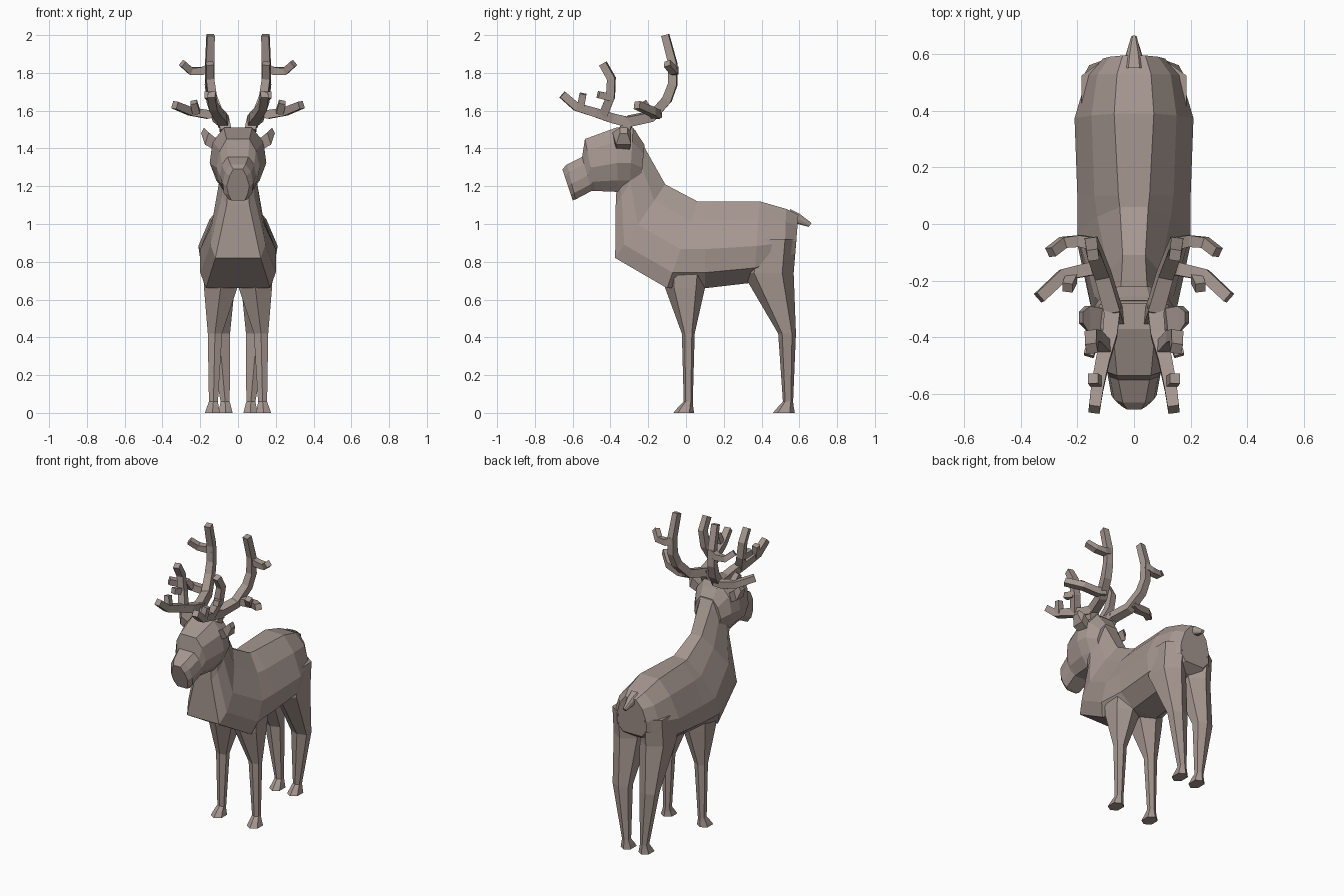
import bpy, bmesh
from mathutils import Vector

hide = bpy.data.materials.new("hide")
hide.diffuse_color = (0.38, 0.31, 0.28, 1)


def make(name, lofts, mirror=False):
    """One flat-shaded object from lists of point rings, each skinned and capped."""
    bm = bmesh.new()
    for rings in lofts:
        loops = [[bm.verts.new(p) for p in r] for r in rings]
        n = len(loops[0])
        for a, b in zip(loops, loops[1:]):
            for i in range(n):
                j = (i + 1) % n
                bm.faces.new((a[i], a[j], b[j], b[i]))
        bm.faces.new(loops[0][::-1])
        bm.faces.new(loops[-1])
    bmesh.ops.recalc_face_normals(bm, faces=bm.faces)
    me = bpy.data.meshes.new(name)
    bm.to_mesh(me)
    bm.free()
    me.materials.append(hide)
    ob = bpy.data.objects.new(name, me)
    bpy.context.collection.objects.link(ob)
    if mirror:
        ob.modifiers.new("mirror", 'MIRROR').use_mirror_merge = False
    return ob


def section(top, bottom, widths, fractions=(0, .22, .55, .82, 1)):
    """Symmetric slice running from top (y, z) to bottom (y, z)."""
    t, b = Vector(top), Vector(bottom)
    right = [(w, *t.lerp(b, f)) for w, f in zip(widths, fractions)]
    return right + [(-x, y, z) for x, y, z in reversed(right)]


def leg_ring(z, x, y, w, d):
    shape = ((0, -1), (1, -.55), (1, .55), (0, 1), (-1, .55), (-1, -.55))
    return [(x + w * a, y + d * b, z) for a, b in shape]


def tube(points, r0=.024, r1=.02):
    """Square bar swept along a path."""
    p = [Vector(q) for q in points]
    rings = []
    side = None
    for i, q in enumerate(p):
        d = (p[min(i + 1, len(p) - 1)] - p[max(i - 1, 0)]).normalized()
        if side is None:
            side = Vector((1, 0, 0)) if abs(d.x) < .7 else Vector((0, 1, 0))
        side = (side - d * side.dot(d)).normalized()
        up = d.cross(side)
        r = r0 + (r1 - r0) * i / (len(p) - 1)
        rings.append([q + side * a * r + up * b * r
                      for a, b in ((1, 1), (-1, 1), (-1, -1), (1, -1))])
    return rings


# Neck, chest, barrel and rump
make("body", [[
    section((-.27, 1.50), (-.37, 1.16), (.05, .09, .10, .08, .055)),
    section((-.20, 1.37), (-.372, 1.10), (.045, .085, .10, .085, .06)),
    section((-.11, 1.21), (-.375, .82), (.04, .09, .14, .145, .12)),
    section((.06, 1.12), (-.10, .66), (.05, .13, .20, .20, .17)),
    section((.10, 1.12), (.10, .66), (.055, .14, .20, .19, .09)),
    section((.39, 1.12), (.36, .69), (.07, .15, .21, .19, .09)),
    section((.53, 1.08), (.52, .76), (.06, .13, .165, .16, .10)),
    section((.595, 1.05), (.575, .80), (.04, .085, .11, .11, .07)),
]])

# Head with brow step and blunt muzzle
make("head", [[
    section((-.655, 1.29), (-.60, 1.125), (.025, .045, .06, .05, .035)),
    section((-.63, 1.315), (-.585, 1.13), (.04, .07, .08, .075, .05)),
    section((-.55, 1.355), (-.50, 1.175), (.055, .085, .095, .085, .055)),
    section((-.535, 1.45), (-.48, 1.175), (.06, .095, .115, .10, .055)),
    section((-.37, 1.51), (-.36, 1.17), (.075, .135, .15, .115, .07)),
    section((-.28, 1.51), (-.30, 1.17), (.06, .12, .14, .10, .06)),
    section((-.22, 1.42), (-.24, 1.20), (.045, .08, .10, .08, .05)),
]])

# Ears
make("ears", [[
    [(.10, -.37, 1.44), (.10, -.30, 1.44), (.12, -.30, 1.39), (.12, -.37, 1.39)],
    [(.155, -.39, 1.485), (.155, -.29, 1.485), (.175, -.29, 1.42), (.175, -.37, 1.42)],
    [(.18, -.35, 1.51), (.18, -.31, 1.51), (.195, -.31, 1.48), (.195, -.35, 1.48)],
]], True)

# Tail
make("tail", [[
    section((.55, 1.08), (.55, .99), (.02, .035, .04, .035, .02)),
    section((.60, 1.055), (.59, 1.0), (.015, .025, .03, .025, .015)),
    section((.665, 1.005), (.65, .985), (.005, .01, .01, .01, .005)),
]])

# Legs flaring into hooves
make("front_legs", [[leg_ring(*r) for r in (
    (.82, .10, 0, .085, .12), (.66, .092, -.005, .088, .105),
    (.42, .122, .012, .038, .034), (.06, .13, .012, .024, .024),
    (.035, .133, 0, .03, .038), (0, .135, -.012, .04, .055))]], True)
make("hind_legs", [[leg_ring(*r) for r in (
    (.92, .10, .45, .085, .135), (.74, .098, .435, .088, .135),
    (.42, .10, .535, .058, .047), (.06, .068, .54, .024, .027),
    (.035, .067, .53, .03, .04), (0, .067, .518, .038, .058))]], True)

# Antlers: main beam, forward beam, then tines and short nubs
make("antlers", [tube(p, *r) for p, r in (
    (((.065, -.33, 1.49), (.075, -.30, 1.545), (.11, -.18, 1.57), (.14, -.10, 1.66),
      (.15, -.07, 1.74), (.15, -.07, 1.85), (.145, -.11, 2.0)), (.03, .02)),
    (((.075, -.29, 1.535), (.085, -.39, 1.56), (.11, -.48, 1.59),
      (.13, -.58, 1.62), (.14, -.655, 1.685)), (.028, .02)),
    (((.13, -.56, 1.61), (.145, -.545, 1.69)), (.02, .018)),
    (((.10, -.44, 1.575), (.135, -.40, 1.67), (.15, -.395, 1.77),
      (.15, -.44, 1.85)), (.024, .02)),
    (((.14, -.40, 1.67), (.16, -.465, 1.685)), (.02, .018)),
    (((.11, -.15, 1.59), (.16, -.16, 1.58), (.25, -.18, 1.595),
      (.335, -.26, 1.63)), (.024, .02)),
    (((.22, -.19, 1.59), (.235, -.225, 1.645)), (.02, .018)),
    (((.14, -.07, 1.83), (.19, -.06, 1.81), (.25, -.065, 1.81),
      (.295, -.10, 1.85)), (.022, .018)),
)], True)
